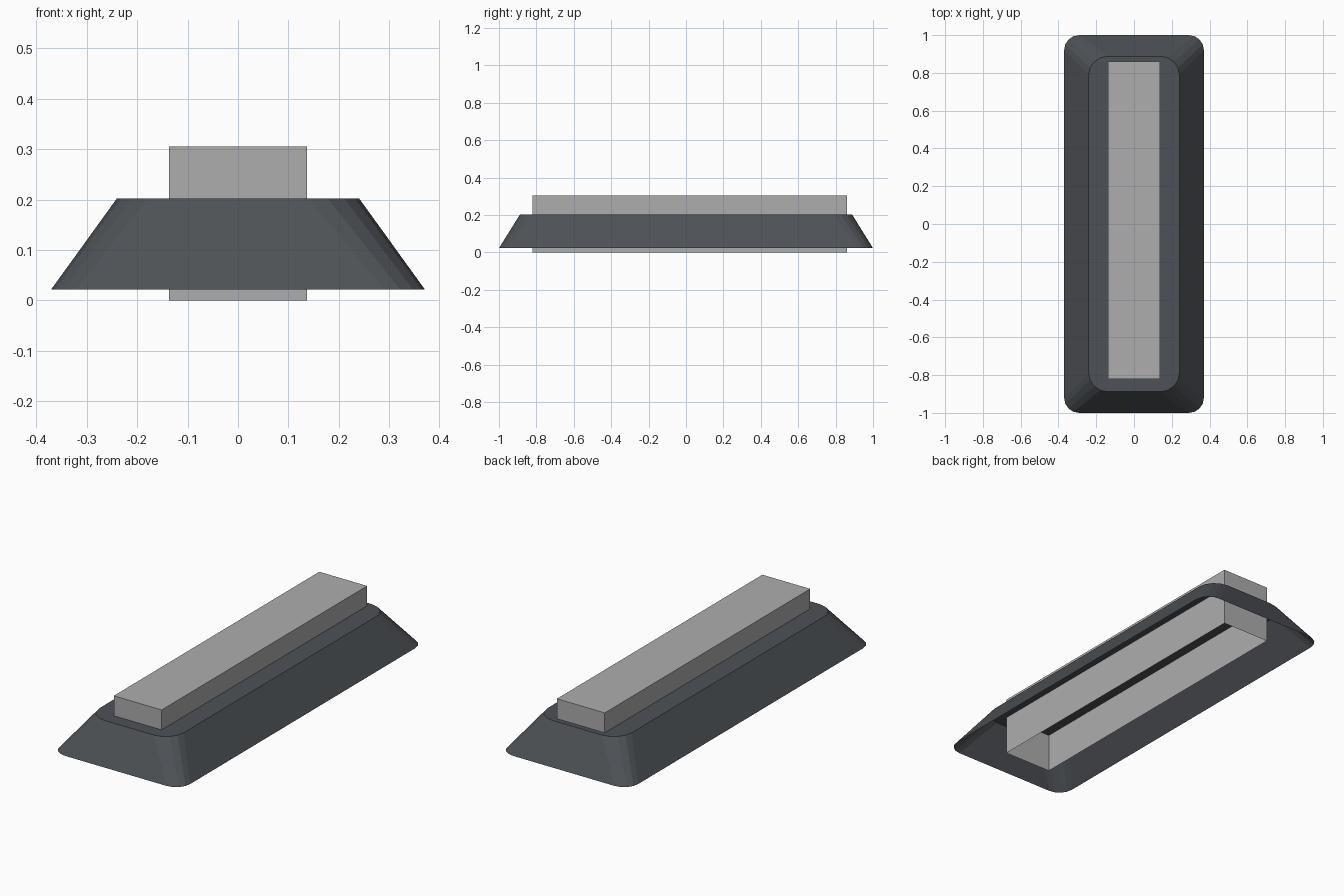
import bpy, bmesh, math

if "Cube" in bpy.data.objects:
    bpy.data.objects.remove(bpy.data.objects["Cube"])


def material(name, rgb):
    m = bpy.data.materials.new(name)
    m.diffuse_color = (*rgb, 1.0)
    m.use_nodes = True
    m.node_tree.nodes["Principled BSDF"].inputs["Base Color"].default_value = m.diffuse_color
    return m


def rounded_rect(hx, hy, r, steps):
    """Counter-clockwise outline of a rectangle with rounded corners."""
    pts = []
    for k, (sx, sy) in enumerate([(1, 1), (-1, 1), (-1, -1), (1, -1)]):
        for i in range(steps + 1):
            a = math.radians(90 * (k + i / steps))
            pts.append((sx * (hx - r) + r * math.cos(a),
                        sy * (hy - r) + r * math.sin(a)))
    return pts


def open_cap(name, low, z0, high, z1, mat):
    """Side walls from low outline to high outline, closed on top, open below."""
    bm = bmesh.new()
    a = [bm.verts.new((x, y, z0)) for x, y in low]
    b = [bm.verts.new((x, y, z1)) for x, y in high]
    n = len(a)
    for i in range(n):
        j = (i + 1) % n
        bm.faces.new((a[i], a[j], b[j], b[i]))
    bm.faces.new(b)
    me = bpy.data.meshes.new(name)
    bm.to_mesh(me)
    bm.free()
    me.materials.append(mat)
    ob = bpy.data.objects.new(name, me)
    bpy.context.collection.objects.link(ob)
    return ob


dark = material("dark_slate", (0.075, 0.083, 0.092))
grey = material("light_grey", (0.42, 0.42, 0.42))

# Tapered housing: hollow, open underneath
open_cap("housing", rounded_rect(0.37, 1.0, 0.08, 4), 0.022,
         rounded_rect(0.24, 0.888, 0.10, 4), 0.202, dark)

# Long bar passing through the housing, also open underneath
bar = [(0.137, -0.82), (0.137, 0.86), (-0.137, 0.86), (-0.137, -0.82)]
open_cap("bar", bar, 0.0, bar, 0.305, grey)
